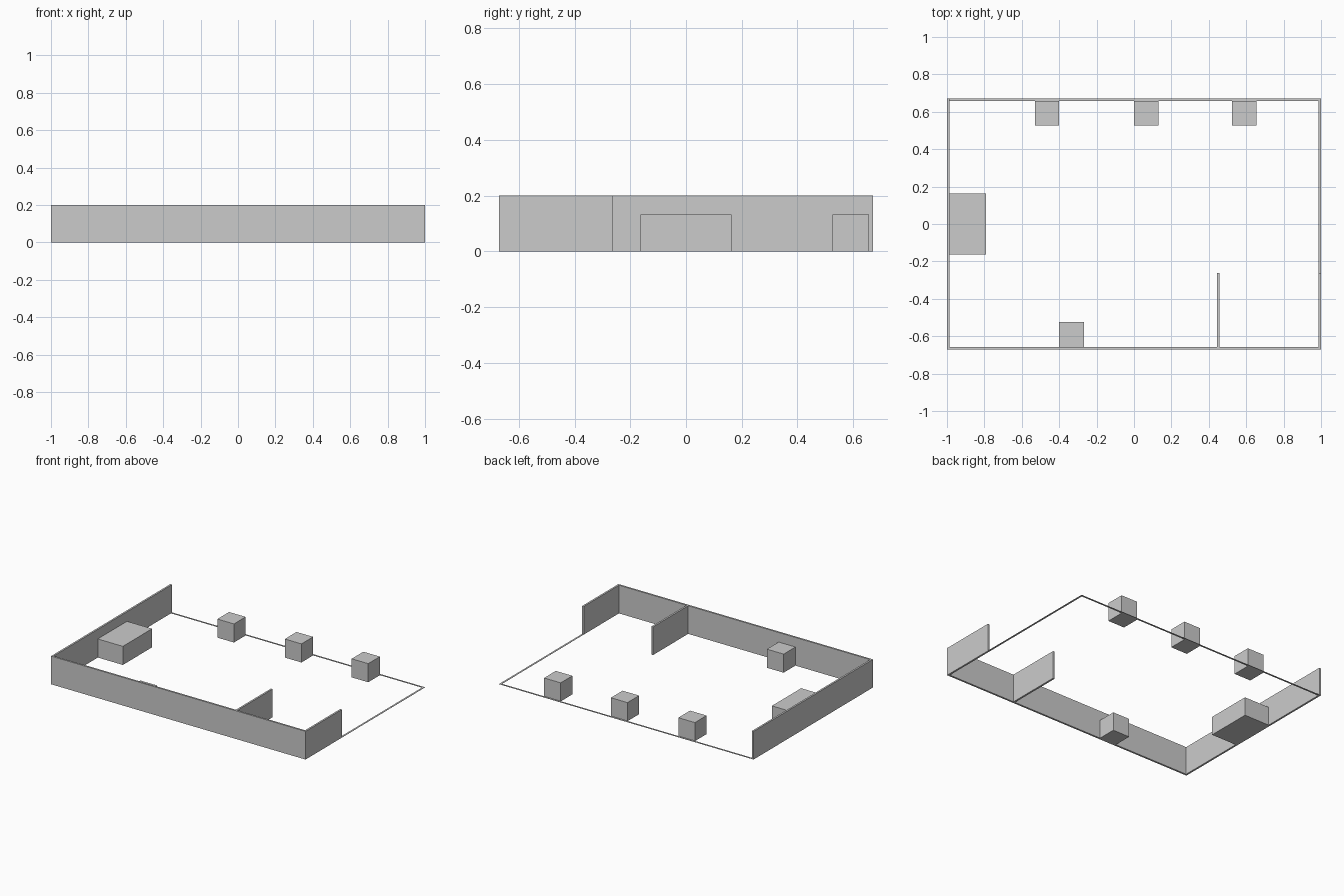
import bpy

cube = bpy.data.objects.get("Cube")
if cube:
    bpy.data.objects.remove(cube, do_unlink=True)

# Single plain grey
grey = bpy.data.materials.new("light_grey")
grey.use_nodes = True
colour = (0.6, 0.6, 0.6, 1)
grey.diffuse_color = colour
grey.node_tree.nodes["Principled BSDF"].inputs["Base Color"].default_value = colour


def box(name, x0, x1, y0, y1, height):
    """Box standing on the ground between the given limits."""
    bpy.ops.mesh.primitive_cube_add(
        size=1, location=((x0 + x1) / 2, (y0 + y1) / 2, height / 2))
    ob = bpy.context.object
    ob.name = name
    ob.scale = (x1 - x0, y1 - y0, height)
    bpy.ops.object.transform_apply(location=False, rotation=False, scale=True)
    ob.data.materials.append(grey)
    return ob


X, Y = 1.0, 0.67        # outer half sizes of the room
T = 0.013               # wall thickness
WALL, SILL, BLOCK = 0.2, 0.002, 0.132
END = -0.263            # where the short walls stop

# Standing walls
box("front_wall", -X, X, -Y, -Y + T, WALL)
box("right_wall", -X, -X + T, -Y + T, Y, WALL)
box("left_short_wall", X - T, X, -Y + T, END, WALL)
box("partition_wall", 0.443, 0.456, -Y + T, END, WALL)

# Thin floor strips marking the open sides
box("back_floor_strip", -X + T, X, Y - T, Y, SILL)
box("left_floor_strip", X - T, X, END, Y - T, SILL)

# Furniture blocks
for i, x in enumerate((-0.53, 0.0, 0.525)):
    box(f"back_block_{i + 1}", x, x + 0.13, 0.526, Y - T, BLOCK)
box("front_block", -0.4, -0.268, -Y + T, -0.525, BLOCK)
box("side_counter", -X + T, -0.79, -0.164, 0.164, BLOCK)
